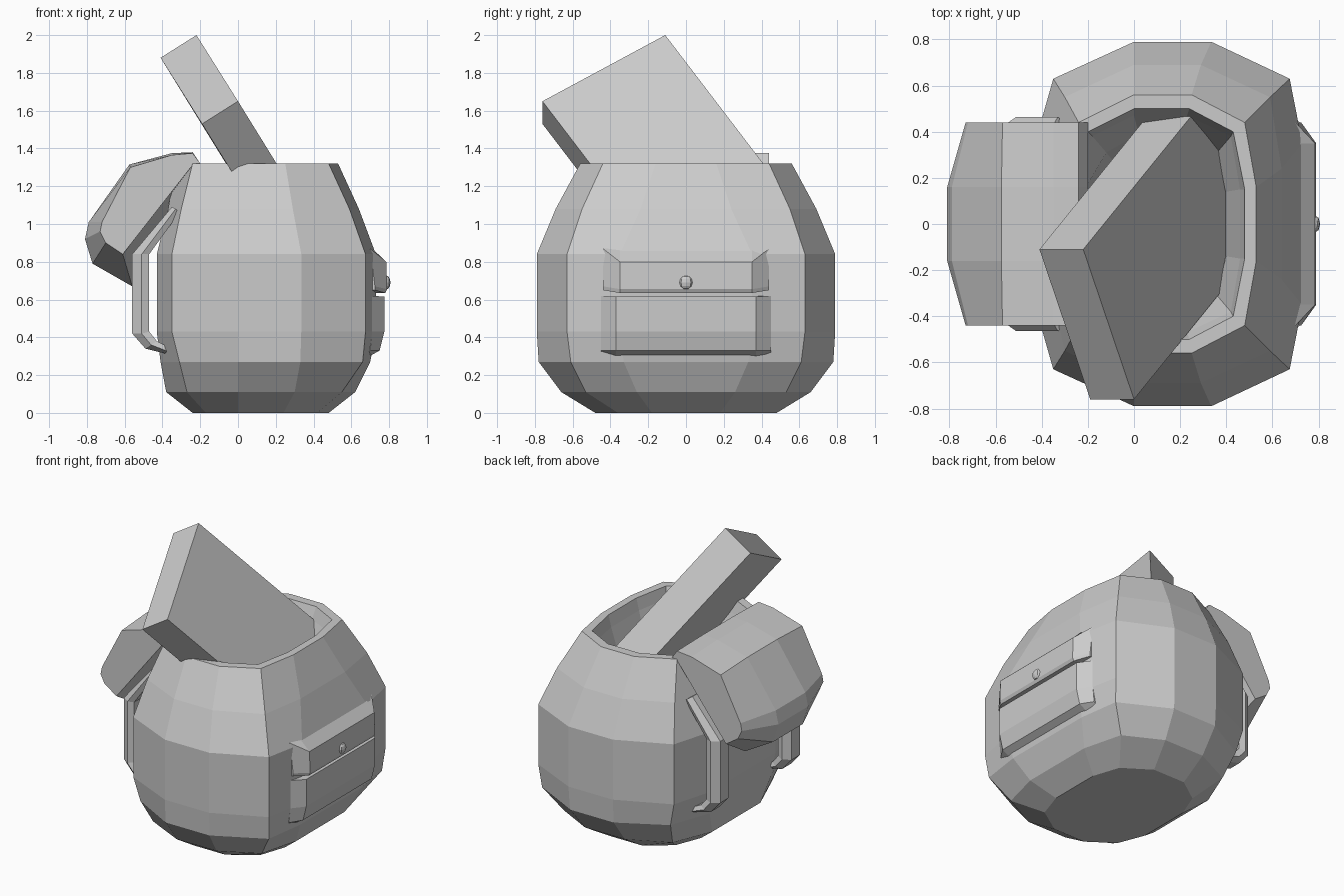
import bpy, bmesh
from mathutils import Vector

cube = bpy.data.objects.get("Cube")
if cube:
    bpy.data.objects.remove(cube, do_unlink=True)

grey = bpy.data.materials.new("plain grey")
grey.use_nodes = True
grey.diffuse_color = (0.6, 0.6, 0.6, 1)
shader = grey.node_tree.nodes["Principled BSDF"]
shader.inputs["Base Color"].default_value = grey.diffuse_color
shader.inputs["Roughness"].default_value = 0.8


def finish(name, bm):
    bmesh.ops.recalc_face_normals(bm, faces=bm.faces)
    mesh = bpy.data.meshes.new(name)
    bm.to_mesh(mesh)
    bm.free()
    mesh.materials.append(grey)
    obj = bpy.data.objects.new(name, mesh)
    bpy.context.collection.objects.link(obj)
    return obj


def loft(name, rings):
    """Skin a row of closed rings and cap both ends."""
    bm = bmesh.new()
    rows = [[bm.verts.new(p) for p in ring] for ring in rings]
    n = len(rows[0])
    for a, b in zip(rows, rows[1:]):
        for i in range(n):
            j = (i + 1) % n
            bm.faces.new((a[i], a[j], b[j], b[i]))
    bm.faces.new(rows[0][::-1])
    bm.faces.new(rows[-1])
    return finish(name, bm)


def across(profile, y):
    return [(x, y, z) for x, z in profile]


def bag_ring(z, right, mid_y, corner_r, corner_y, x2, x1, side_y, corner_l, left):
    """Twelve-sided section, mirrored across y."""
    half = [(right, mid_y), (corner_r, corner_y), (x2, side_y),
            (x1, side_y), (corner_l, corner_y), (left, mid_y)]
    full = half + [(x, -y) for x, y in reversed(half)]
    return [(x, y, z) for x, y in full]


# Bag: outside from the base up, over the rim, then down the tapering inside
loft("bag_body", [
    bag_ring(0.0, 0.48, 0.18, 0.42, 0.36, 0.24, 0.0, 0.48, -0.17, -0.24),
    bag_ring(0.11, 0.62, 0.26, 0.55, 0.53, 0.30, 0.0, 0.66, -0.27, -0.38),
    bag_ring(0.27, 0.70, 0.33, 0.66, 0.61, 0.33, 0.0, 0.78, -0.31, -0.41),
    bag_ring(0.43, 0.73, 0.35, 0.675, 0.63, 0.335, 0.0, 0.79, -0.35, -0.43),
    bag_ring(0.84, 0.73, 0.35, 0.675, 0.63, 0.335, 0.0, 0.79, -0.35, -0.43),
    bag_ring(1.08, 0.64, 0.24, 0.59, 0.55, 0.29, 0.0, 0.69, -0.30, -0.37),
    bag_ring(1.32, 0.53, 0.16, 0.48, 0.44, 0.25, 0.0, 0.56, -0.24, -0.33),
    bag_ring(1.32, 0.48, 0.15, 0.43, 0.40, 0.24, 0.0, 0.50, -0.20, -0.29),
    bag_ring(1.24, 0.46, 0.15, 0.42, 0.38, 0.23, 0.0, 0.47, -0.18, -0.28),
    bag_ring(1.03, 0.40, 0.14, 0.36, 0.31, 0.20, 0.02, 0.39, -0.12, -0.22),
    bag_ring(0.70, 0.36, 0.12, 0.32, 0.26, 0.18, 0.04, 0.33, -0.08, -0.18),
])

# Opened lid hanging over the strap side
lid_edge = [(-0.20, 1.32), (-0.24, 1.375), (-0.35, 1.365), (-0.57, 1.30), (-0.72, 1.01),
            (-0.73, 0.96), (-0.70, 0.90), (-0.61, 0.84), (-0.25, 1.30)]
lid_middle = [(-0.20, 1.32), (-0.24, 1.38), (-0.35, 1.375), (-0.575, 1.315), (-0.79, 1.01),
              (-0.81, 0.92), (-0.77, 0.79), (-0.56, 0.67), (-0.26, 1.28)]
loft("open_lid", [across(lid_edge, -0.44), across(lid_middle, -0.16),
                  across(lid_middle, 0.16), across(lid_edge, 0.44)])

# Shoulder straps: bent bands with a chamfered outer face
outer = [(-0.35, 1.09), (-0.56, 0.84), (-0.56, 0.42), (-0.49, 0.34), (-0.33, 0.30)]
middle = [(-0.33, 1.08), (-0.51, 0.84), (-0.51, 0.42), (-0.46, 0.36), (-0.33, 0.31)]
inner = [(-0.31, 1.06), (-0.47, 0.84), (-0.47, 0.43), (-0.43, 0.38), (-0.33, 0.33)]
for name, side in (("left_strap", 1), ("right_strap", -1)):
    rings = []
    for o, m, i in zip(outer, middle, inner):
        section = [(o, 0.34), (o, 0.43), (m, 0.465), (i, 0.45), (i, 0.32), (m, 0.31)]
        rings.append([(p[0], side * y, p[1]) for p, y in section])
    loft(name, rings)


def bulge(name, edge, face, edge_y, face_y):
    """Padded panel on the pocket side, tapering into the bag at both ends."""
    loft(name, [across(edge, -edge_y), across(face, -face_y),
                across(face, face_y), across(edge, edge_y)])


# Front pocket and its flap
bulge("pocket",
      [(0.66, 0.62), (0.71, 0.62), (0.71, 0.43), (0.70, 0.33), (0.66, 0.30)],
      [(0.66, 0.62), (0.775, 0.615), (0.775, 0.43), (0.75, 0.33), (0.66, 0.28)],
      0.45, 0.37)
bulge("pocket_flap",
      [(0.66, 0.65), (0.725, 0.65), (0.725, 0.67), (0.70, 0.87), (0.66, 0.88)],
      [(0.66, 0.635), (0.78, 0.635), (0.79, 0.655), (0.785, 0.80), (0.70, 0.88)],
      0.44, 0.35)

# Round button on the flap
bm = bmesh.new()
bmesh.ops.create_uvsphere(bm, u_segments=8, v_segments=6, radius=0.037)
for v in bm.verts:
    v.co.x *= 0.6
    v.co += Vector((0.785, 0, 0.69))
finish("pocket_button", bm)

# Thick slab leaning out of the bag
corner = Vector((-0.22, -0.11, 2.0))
width = Vector((0.22, -0.65, -0.35))
length = Vector((0.81, 1.0, -1.31)) * 0.66
thick = Vector((-0.19, 0, -0.12))
face = [corner, corner + width, corner + width + length, corner + length]
loft("leaning_slab", [face, [p + thick for p in face]])
